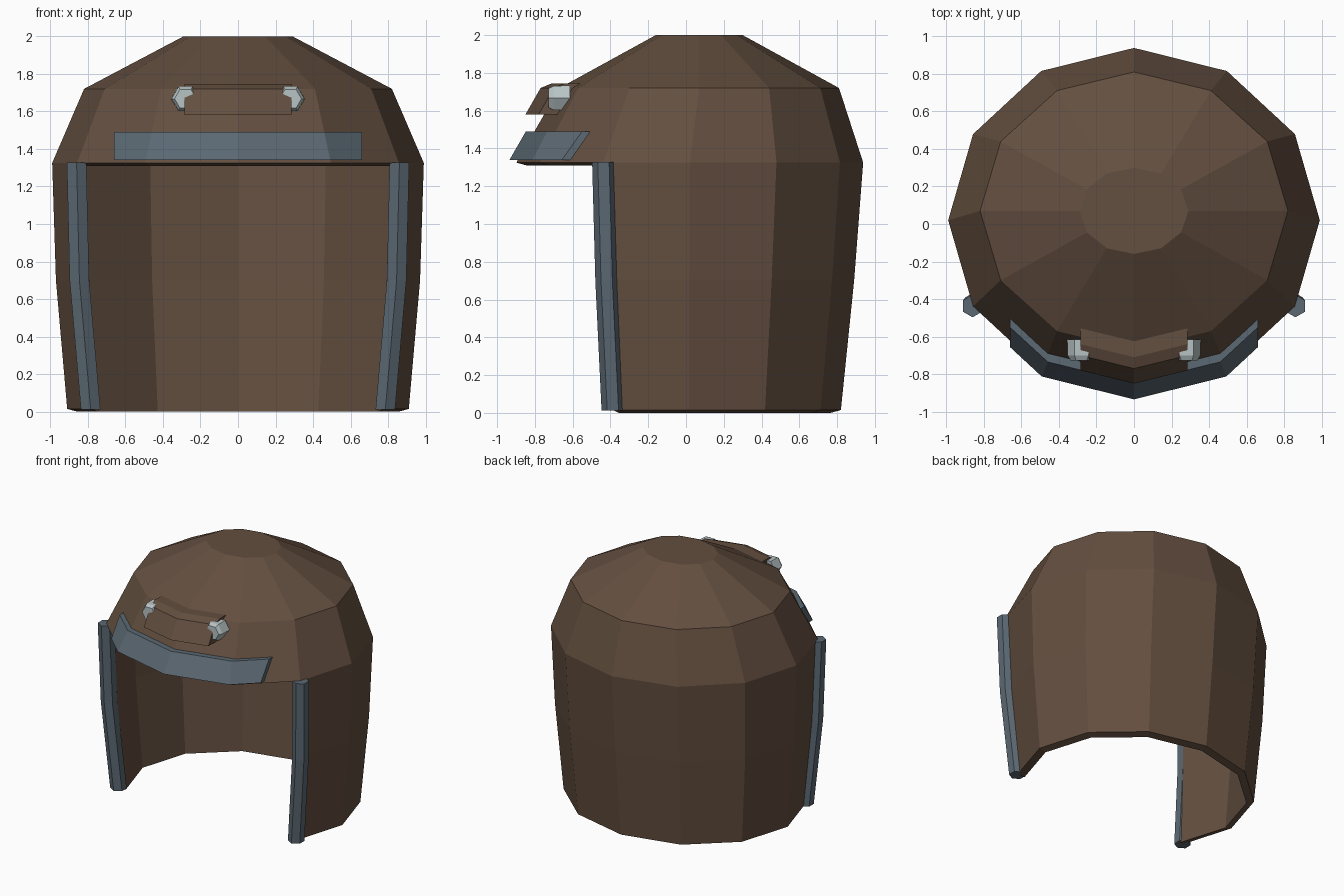
import bpy, bmesh
from math import sin, cos, radians

if "Cube" in bpy.data.objects:
    bpy.data.objects.remove(bpy.data.objects["Cube"])


def material(name, rgb):
    m = bpy.data.materials.new(name)
    m.diffuse_color = (*rgb, 1)
    m.use_nodes = True
    m.node_tree.nodes["Principled BSDF"].inputs["Base Color"].default_value = m.diffuse_color
    return m


BROWN = material("brown leather", (0.125, 0.077, 0.05))
STEEL = material("blue steel", (0.105, 0.14, 0.17))
SILVER = material("pale metal", (0.48, 0.55, 0.56))


def finish(name, bm, mat):
    bmesh.ops.recalc_face_normals(bm, faces=bm.faces)
    mesh = bpy.data.meshes.new(name)
    bm.to_mesh(mesh)
    bm.free()
    mesh.materials.append(mat)
    ob = bpy.data.objects.new(name, mesh)
    bpy.context.collection.objects.link(ob)
    return ob


def loft(name, sections, mat):
    """Closed solid through equal-sized cross-sections, capped at both ends."""
    bm = bmesh.new()
    rows = [[bm.verts.new(p) for p in s] for s in sections]
    n = len(rows[0])
    for a, b in zip(rows, rows[1:]):
        for i in range(n):
            j = (i + 1) % n
            bm.faces.new((a[i], a[j], b[j], b[i]))
    bm.faces.new(rows[0])
    bm.faces.new(rows[-1])
    return finish(name, bm, mat)


# Shell rings: z, inner z, x radius, y radius, centre y
RINGS = [
    (0.015, 0.00, 0.91, 0.803, 0.017),
    (0.70, 0.70, 0.97, 0.873, 0.017),
    (1.325, 1.31, 0.99, 0.918, 0.02),
    (1.72, 1.67, 0.82, 0.74, 0.07),
    (2.00, 1.94, 0.29, 0.23, 0.07),
]
SIDES = 12
THICK = 0.055


def ring_point(ring, i, inner=False):
    z, zi, rx, ry, cy = ring
    t = THICK if inner else 0
    a = radians(30 * i)
    return ((rx - t) * cos(a), cy + (ry - t) * sin(a), zi if inner else z)


# Helmet shell: outer and inner skins, face opening left out of the lower rows
bm = bmesh.new()
skins = [[[bm.verts.new(ring_point(r, i, inner)) for i in range(SIDES)] for r in RINGS]
         for inner in (False, True)]
partner = {o: n for ro, rn in zip(*skins) for o, n in zip(ro, rn)}
for skin in skins:
    for k in range(len(RINGS) - 1):
        for i in range(SIDES):
            if k < 2 and 7 <= i <= 10:
                continue
            j = (i + 1) % SIDES
            bm.faces.new((skin[k][i], skin[k][j], skin[k + 1][j], skin[k + 1][i]))
    bm.faces.new(skin[-1])
for e in [e for e in bm.edges if e.is_boundary and e.verts[0] in partner]:
    a, b = e.verts
    bm.faces.new((a, b, partner[b], partner[a]))
bmesh.ops.delete(bm, geom=[v for v in bm.verts if not v.link_faces], context='VERTS')
finish("helmet_shell", bm, BROWN)


# Brow band: follows the front of the dome, cut straight at its ends
def dome_front(x, z):
    t = (z - 1.325) / (1.72 - 1.325)
    ring = [a + (b - a) * t for a, b in zip(RINGS[2], RINGS[3])]
    p, q, r = (ring_point(ring, i) for i in (9, 10, 11))
    if x == 'corner':
        return q[0], q[1]
    if x == 0:
        return 0, p[1]
    return x, q[1] + (r[1] - q[1]) * (x - q[0]) / (r[0] - q[0])


def band_section(side, station):
    (xb, yb), (xt, yt) = dome_front(station, 1.34), dome_front(station, 1.49)
    return [(side * xb, yb + 0.02, 1.34), (side * xb, yb - 0.045, 1.34),
            (side * xt, yt - 0.045, 1.49), (side * xt, yt + 0.02, 1.49)]


loft("brow_band", [band_section(-1, 0.66), band_section(-1, 'corner'), band_section(1, 0),
                   band_section(1, 'corner'), band_section(1, 0.66)], STEEL)

# Forehead pad: bevelled block bent at the middle
PAD = [(-0.66, 1.58), (-0.85, 1.58), (-0.77, 1.72), (-0.71, 1.745), (-0.61, 1.745)]
loft("forehead_pad", [[(x, y + dy, z) for y, z in PAD]
                      for x, dy in ((-0.285, 0.07), (0, 0), (0.285, 0.07))], BROWN)

# Mirrored edge posts and pad clips
POST = [(0.785, -0.387, 0.012), (0.845, -0.42, 0.70), (0.86, -0.437, 1.327)]
for side, label in ((-1, "left"), (1, "right")):
    loft(label + "_edge_post",
         [[(side * (x + 0.06 * cos(radians(30 + 60 * i))),
            y + 0.06 * sin(radians(30 + 60 * i)), z) for i in range(6)]
          for x, y, z in POST], STEEL)
    loft(label + "_pad_clip",
         [[(side * (0.28 + r * cos(radians(60 * i))), y,
            1.667 + r * sin(radians(60 * i))) for i in range(6)]
          for y, r in ((-0.615, 0.076), (-0.70, 0.074), (-0.727, 0.058))], SILVER)
